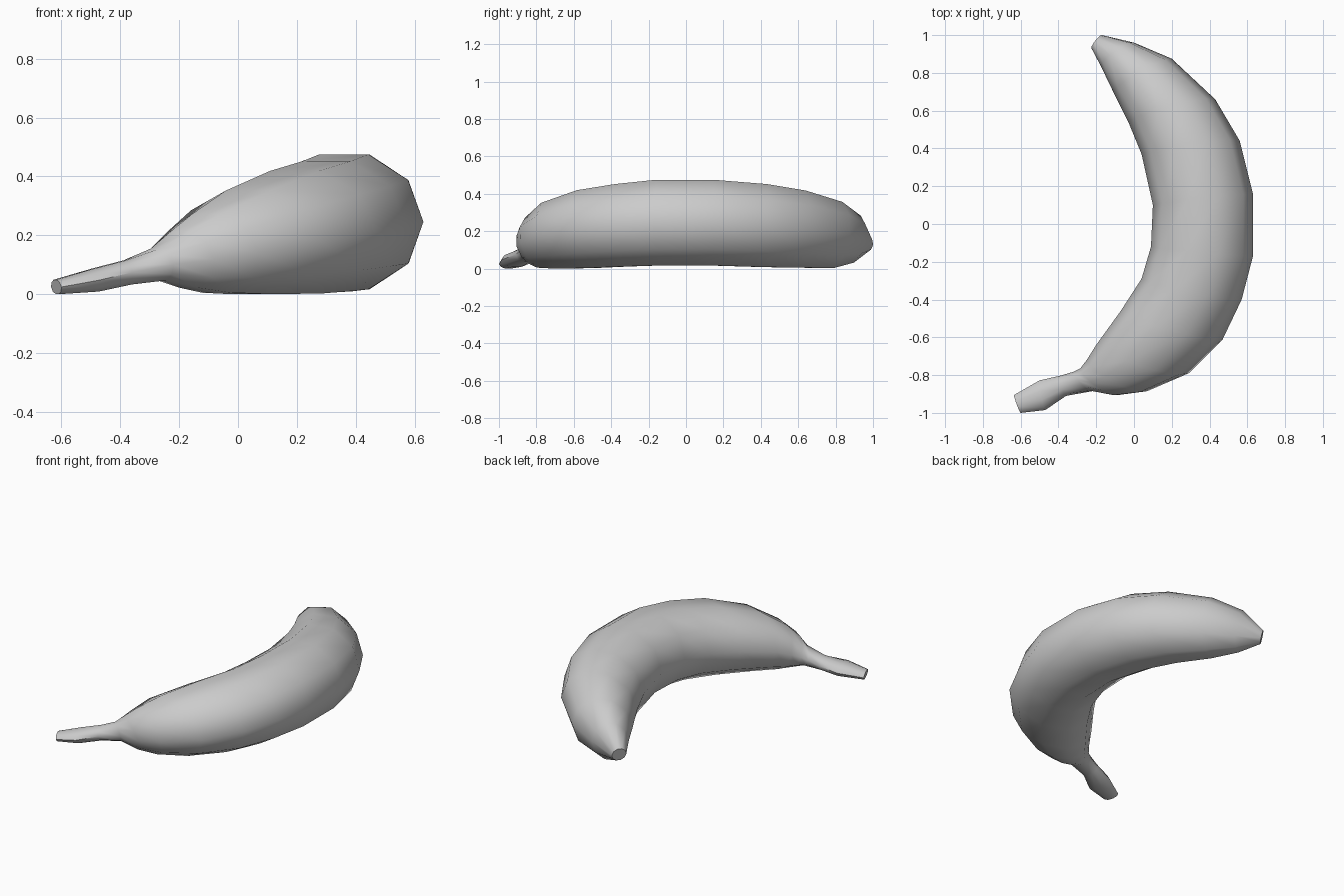
import bpy, bmesh, math
from mathutils import Vector

if "Cube" in bpy.data.objects:
    bpy.data.objects.remove(bpy.data.objects["Cube"])

# Stations along the fruit: outer x, outer y, inner x, inner y, low z, high z
STATIONS = [
    (-.17, 1.00, -.225, .93, .09, .17),
    (.00, .96, -.175, .835, .035, .285),
    (.20, .875, -.11, .70, .007, .36),
    (.43, .66, -.03, .54, .008, .42),
    (.56, .44, .04, .37, .012, .455),
    (.63, .16, .10, .10, .02, .478),
    (.63, -.17, .09, -.12, .02, .478),
    (.57, -.40, .04, -.29, .014, .455),
    (.47, -.61, -.07, -.46, .006, .422),
    (.29, -.79, -.20, -.64, .003, .355),
    (.07, -.885, -.25, -.72, .008, .275),
    (-.08, -.905, -.285, -.765, .025, .215),
    (-.22, -.885, -.32, -.782, .05, .158),
    (-.36, -.91, -.39, -.803, .036, .118),
    (-.47, -.985, -.50, -.828, .012, .09),
    (-.60, -1.0, -.635, -.905, .003, .052),
]
SIDES = 10

centres = [Vector(((a + c) / 2, (b + d) / 2, (lo + hi) / 2))
           for a, b, c, d, lo, hi in STATIONS]

# Loft rings that follow the tilted centre line
bm = bmesh.new()
rings = []
for i, (ox, oy, ix, iy, lo, hi) in enumerate(STATIONS):
    side = Vector((ox - ix, oy - iy, 0)) / 2
    tangent = centres[min(i + 1, len(centres) - 1)] - centres[max(i - 1, 0)]
    up = side.cross(tangent).normalized()
    if up.z < 0:
        up.negate()
    # the flat top of an even-sided ring falls short of its radius
    up *= (hi - lo) / 2 / up.z / math.cos(math.pi / SIDES)
    ring = []
    for k in range(SIDES):
        t = math.tau * k / SIDES
        ring.append(bm.verts.new(centres[i] + side * math.cos(t) + up * math.sin(t)))
    rings.append(ring)

# Skin and the two flat end caps
for r0, r1 in zip(rings, rings[1:]):
    for k in range(SIDES):
        n = (k + 1) % SIDES
        bm.faces.new((r0[k], r0[n], r1[n], r1[k]))
bm.faces.new(rings[0])
bm.faces.new(rings[-1])
bmesh.ops.recalc_face_normals(bm, faces=bm.faces)

# Rest on the ground
low = min(v.co.z for v in bm.verts)
bmesh.ops.translate(bm, verts=bm.verts, vec=(0, 0, -low))

mesh = bpy.data.meshes.new("banana")
bm.to_mesh(mesh)
bm.free()
banana = bpy.data.objects.new("banana", mesh)
bpy.context.collection.objects.link(banana)
bpy.context.view_layer.objects.active = banana
banana.select_set(True)
bpy.ops.object.shade_smooth_by_angle(angle=math.radians(50))
